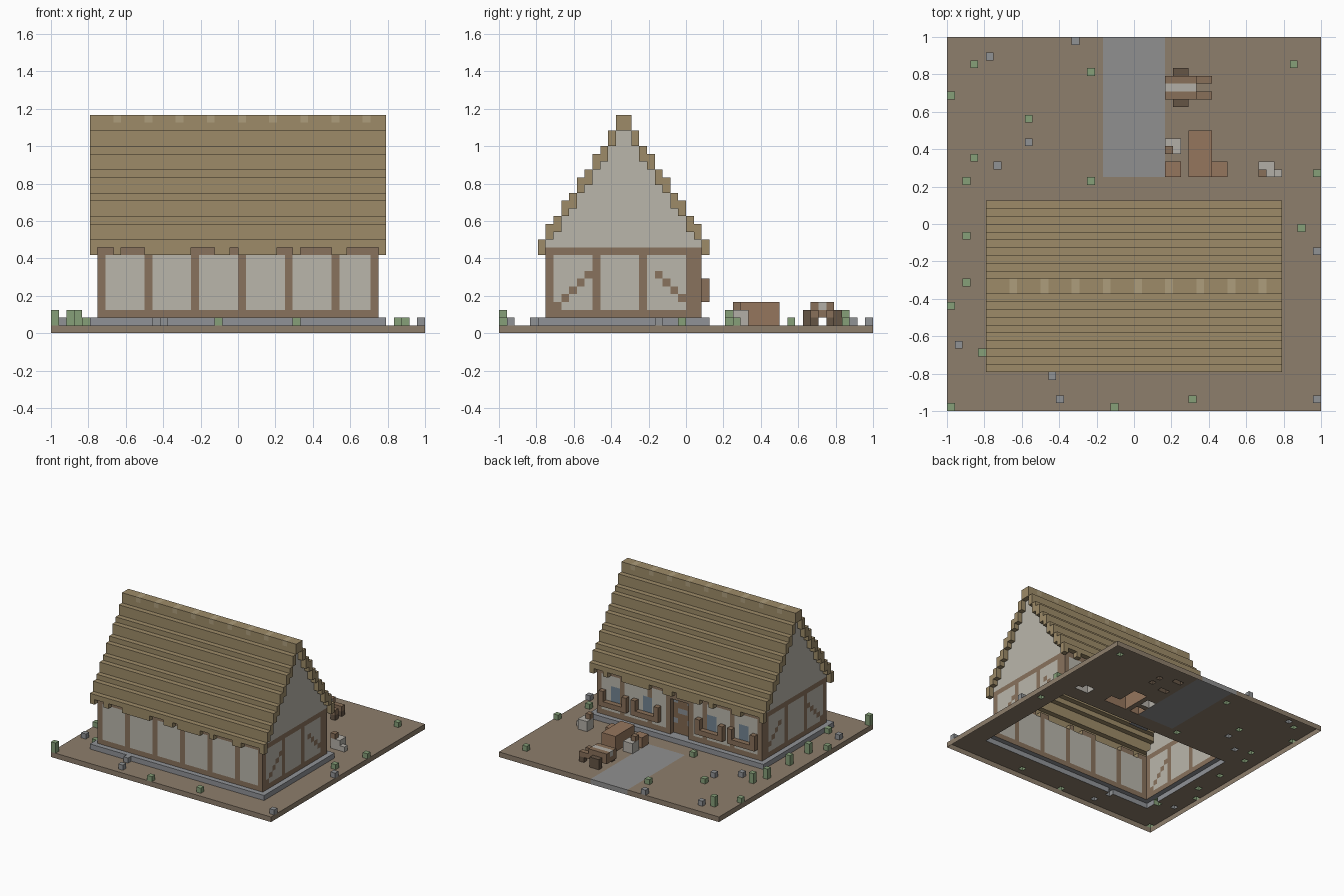
import bpy
import bmesh
from mathutils import Vector

if "Cube" in bpy.data.objects:
    bpy.data.objects.remove(bpy.data.objects["Cube"])

V = 1 / 24          # one block
COLORS = {
    "ground": (.27, .21, .15), "path": (.28, .28, .28), "foundation": (.28, .29, .31),
    "plaster_walls": (.49, .47, .41), "timber_frame": (.25, .17, .11),
    "thatch_roof": (.34, .26, .14), "ridge_ties": (.42, .34, .20),
    "door": (.22, .14, .08), "door_studs": (.25, .27, .29), "window_glass": (.17, .23, .29),
    "window_boxes": (.25, .16, .10), "plants": (.24, .35, .19), "stones": (.28, .29, .30),
    "crates": (.30, .18, .11), "sacks": (.45, .43, .39), "sack_ties": (.25, .16, .10),
    "cart": (.25, .16, .10), "cart_wheels": (.13, .09, .06),
}
cells = {}


def fill(part, x0, x1, y0, y1, z0, z1):
    """Fill a block range with a part; None carves it away."""
    for x in range(x0, x1):
        for y in range(y0, y1):
            for z in range(z0, z1):
                if part:
                    cells[x, y, z] = part
                else:
                    cells.pop((x, y, z), None)


# ground, path and foundation
fill("ground", -24, 24, -24, 24, 0, 1)
fill("path", -4, 4, 6, 24, 0, 1)
fill("foundation", -19, 19, -19, 3, 1, 2)

# walls with sill, top beam and posts
fill("plaster_walls", -18, 18, -18, 2, 2, 11)
for z in (2, 10):
    fill("timber_frame", -18, 18, -18, 2, z, z + 1)
for x in (-18, -12, -6, 0, 6, 12, 17):
    for y in (-18, 1):
        fill("timber_frame", x, x + 1, y, y + 1, 2, 11)
for x in (-18, 17):
    for y in (-18, -12, -6, 0, 1):
        fill("timber_frame", x, x + 1, y, y + 1, 2, 11)
    # stepped diagonal braces
    for i in range(5):
        fill("timber_frame", x, x + 1, -17 + i, -16 + i, 3 + i, 4 + i)
        fill("timber_frame", x, x + 1, -4 + i, -3 + i, 7 - i, 8 - i)

# stepped thatch over solid gables, mirrored about the ridge
for i, top in enumerate((12, 14, 15, 17, 18, 20, 21, 23, 24, 26)):
    for y in (-19 + i, 2 - i):
        if i:
            fill("plaster_walls", -18, 18, y, y + 1, 11, top - 2)
        fill("thatch_roof", -19, 19, y, y + 1, top - 2, top)
fill("plaster_walls", -18, 18, -9, -7, 11, 26)
fill("thatch_roof", -19, 19, -9, -7, 26, 28)
for x in range(-16, 17, 4):
    fill("ridge_ties", x, x + 1, -9, -7, 27, 28)
# ragged eaves
for a, b in ((-18, -16), (-15, -12), (-6, -3), (-1, 0), (5, 7), (8, 12), (14, 18)):
    fill(None, a, b, -19, -18, 10, 11)
    fill(None, -b, -a, 2, 3, 10, 11)

# recessed door
fill("timber_frame", -3, 3, 1, 2, 2, 10)
fill(None, -2, 2, 1, 2, 2, 9)
fill("door", -2, 2, 0, 1, 2, 9)
for x, z in ((-2, 4), (1, 4), (-1, 6), (0, 6), (-2, 8), (1, 8)):
    fill("door_studs", x, x + 1, 0, 1, z, z + 1)

# windows with planters
for a in (-17, -10, 4, 11):
    fill("window_glass", a + 2, a + 4, 1, 2, 5, 8)
    fill("window_boxes", a, a + 6, 2, 3, 4, 5)
    for x in (a, a + 5):
        fill("window_boxes", x, x + 1, 2, 3, 5, 7)

# scattered plants and stones
for x, y in ((-24, -24), (-21, 20), (-21, 8), (-22, 5), (-22, -2), (-22, -8)):
    fill("plants", x, x + 1, y, y + 1, 1, 3)
for x, y in ((-24, 16), (-6, 19), (-14, 13), (-6, 5), (-24, -11), (-20, -17),
             (-3, -24), (7, -23), (20, 20), (21, -1), (23, 6)):
    fill("plants", x, x + 1, y, y + 1, 1, 2)
for x, y in ((-8, 23), (-19, 21), (-14, 10), (-18, 7), (-23, -16), (-11, -20),
             (-10, -23), (23, -4), (23, -23)):
    fill("stones", x, x + 1, y, y + 1, 1, 2)

# crates and sacks
fill("crates", 7, 10, 6, 12, 1, 4)
fill("crates", 10, 12, 6, 8, 1, 3)
fill("crates", 4, 6, 6, 8, 1, 3)
for x, y in ((4, 9), (16, 6)):
    fill("sacks", x, x + 2, y, y + 2, 1, 3)
    fill("sack_ties", x, x + 1, y, y + 1, 3, 4)
fill("sacks", 18, 19, 6, 7, 1, 2)

# hand cart
fill("cart", 4, 8, 16, 19, 2, 4)
fill("sacks", 4, 8, 17, 18, 3, 4)
for y in (16, 18):
    fill("cart", 8, 10, y, y + 1, 2, 3)
    fill("cart_wheels", 9, 10, y, y + 1, 1, 2)
for y in (15, 19):
    fill("cart_wheels", 5, 7, y, y + 1, 1, 3)

# one object per part, outer faces only, open underneath
for part, color in COLORS.items():
    bm = bmesh.new()
    corners = {}

    def corner(p):
        key = tuple(round(c) for c in p)
        if key not in corners:
            corners[key] = bm.verts.new(Vector(key) * V)
        return corners[key]

    for c in [k for k, p in cells.items() if p == part]:
        for axis in range(3):
            for side in (0, 1):
                n = list(c)
                n[axis] += 2 * side - 1
                if tuple(n) in cells or n[2] < 0:
                    continue
                o = Vector(c)
                o[axis] += side
                u, w = Vector((0, 0, 0)), Vector((0, 0, 0))
                u[(axis + 1) % 3] = w[(axis + 2) % 3] = 1
                loop = [o, o + u, o + u + w, o + w]
                bm.faces.new([corner(p) for p in (loop if side else loop[::-1])])
    mesh = bpy.data.meshes.new(part)
    bm.to_mesh(mesh)
    bm.free()
    mat = bpy.data.materials.new(part)
    mat.diffuse_color = (*color, 1)
    mat.use_nodes = True
    mat.node_tree.nodes["Principled BSDF"].inputs["Base Color"].default_value = mat.diffuse_color
    mesh.materials.append(mat)
    bpy.context.collection.objects.link(bpy.data.objects.new(part, mesh))
